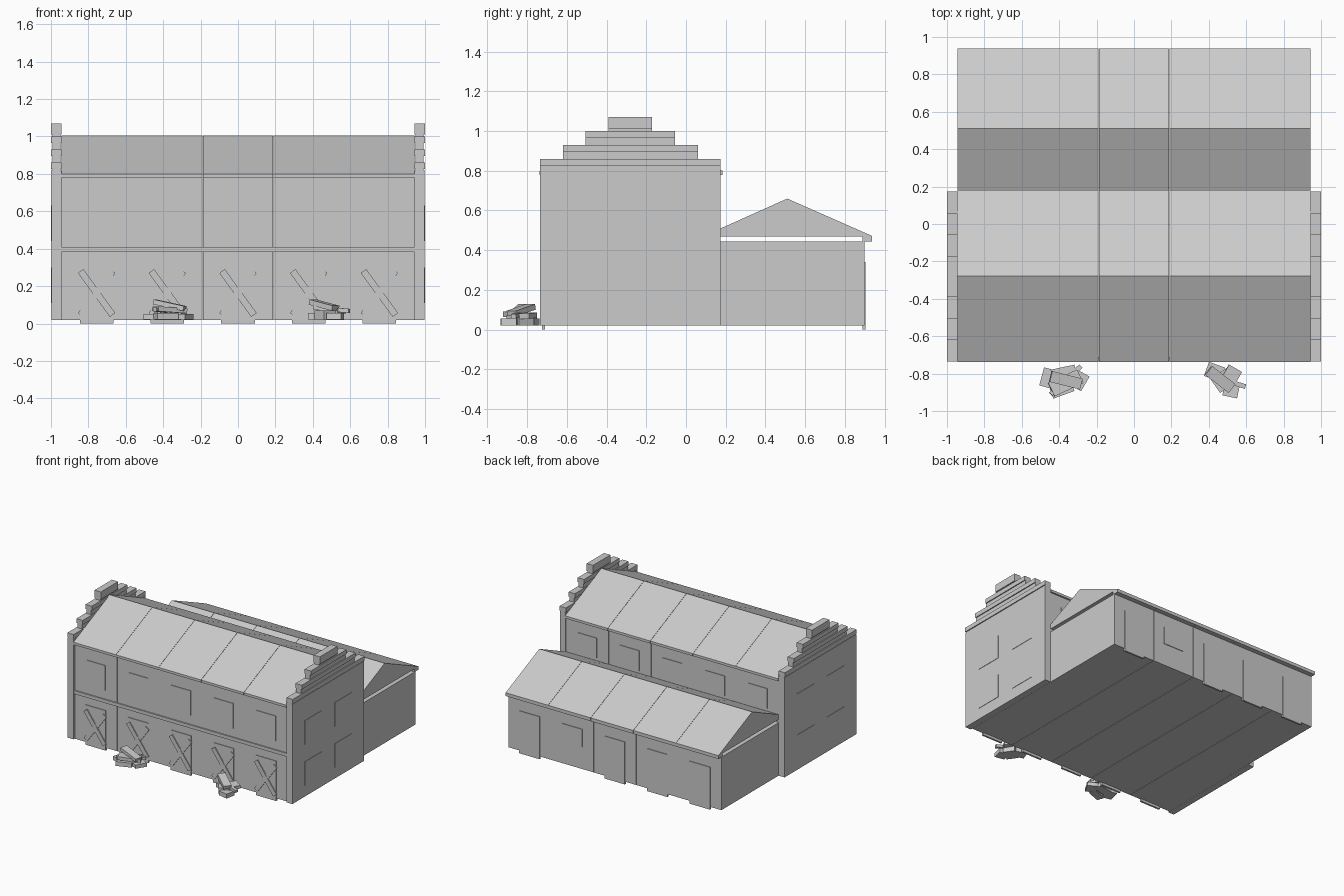
import bpy, bmesh, math
from mathutils import Matrix, Vector, Euler

if "Cube" in bpy.data.objects:
    bpy.data.objects.remove(bpy.data.objects["Cube"])

grey = bpy.data.materials.new("plain_grey")
grey.diffuse_color = (0.6, 0.6, 0.6, 1)
grey.use_nodes = True
grey.node_tree.nodes["Principled BSDF"].inputs["Base Color"].default_value = grey.diffuse_color


def finish(name, bm):
    bmesh.ops.recalc_face_normals(bm, faces=bm.faces)
    me = bpy.data.meshes.new(name)
    bm.to_mesh(me)
    bm.free()
    me.materials.append(grey)
    ob = bpy.data.objects.new(name, me)
    bpy.context.collection.objects.link(ob)
    return ob


def box(name, x0, x1, y0, y1, z0, z1):
    bm = bmesh.new()
    m = Matrix.Translation(((x0 + x1) / 2, (y0 + y1) / 2, (z0 + z1) / 2))
    bmesh.ops.create_cube(bm, size=1, matrix=m @ Matrix.Diagonal((x1 - x0, y1 - y0, z1 - z0, 1)))
    return finish(name, bm)


def turned_box(name, centre, size, angles):
    bm = bmesh.new()
    rot = Euler([math.radians(a) for a in angles]).to_matrix().to_4x4()
    bmesh.ops.create_cube(bm, size=1, matrix=Matrix.Translation(centre) @ rot @ Matrix.Diagonal((*size, 1)))
    return finish(name, bm)


def prism(name, profile, x0, x1):
    """Extrude a (y, z) profile along x."""
    bm = bmesh.new()
    face = bm.faces.new([bm.verts.new((x0, y, z)) for y, z in profile])
    ext = bmesh.ops.extrude_face_region(bm, geom=[face])
    verts = [v for v in ext["geom"] if isinstance(v, bmesh.types.BMVert)]
    bmesh.ops.translate(bm, verts=verts, vec=Vector((x1 - x0, 0, 0)))
    return finish(name, bm)


BAY = 0.378
FRONT, BACK, REAR = -0.72, 0.17, 0.90

# Five repeated bays: tall front hall and low rear hall
for i in range(-2, 3):
    c = i * BAY
    a, b = c - BAY / 2 + 0.001, c + BAY / 2 - 0.001
    box("hall_wall", a, b, FRONT, BACK, 0.02, 0.785)
    prism("hall_roof", [(-0.737, 0.78), (-0.737, 0.80), (-0.277, 1.005), (0.183, 0.80), (0.183, 0.78)], a, b)
    box("rear_wall", a, b, BACK, REAR, 0.02, 0.445)
    prism("rear_roof", [(0.175, 0.47), (0.175, 0.51), (0.51, 0.66), (0.937, 0.472), (0.937, 0.47)], a, b)
    box("rear_eave", a, b, 0.888, 0.938, 0.445, 0.472)

    # front door, its crossed planks, and upper windows
    box("front_door", c - 0.09, c + 0.09, FRONT - 0.005, FRONT + 0.01, 0.0, 0.32)
    for s in (-1, 1):
        turned_box("cross_plank", (c, FRONT - 0.010 - 0.001 * s, 0.163),
                   (0.29, 0.008, 0.036), (0, s * 54, 0))
    box("front_window", c - 0.085, c + 0.085, FRONT - 0.005, FRONT + 0.005, 0.48, 0.68)
    box("back_window", c - 0.085, c + 0.085, BACK - 0.005, BACK + 0.005, 0.53, 0.69)

    # rear doors, with one window
    z0, z1 = (0.2, 0.34) if i == 1 else (0.0, 0.34)
    box("rear_door", c - 0.09, c + 0.09, REAR - 0.01, REAR + 0.005, z0, z1)

# Front string course
box("string_course", -0.945, 0.945, FRONT - 0.01, FRONT + 0.01, 0.383, 0.41)

# Stepped gable walls on both ends
steps = [(-0.735, 0.86), (-0.62, 0.93), (-0.505, 1.0), (-0.39, 1.07)]
MID = -0.28
for s in (-1, 1):
    def span(p, q):
        return sorted((s * p, s * q))
    box("gable_wall", *span(0.945, 0.997), -0.735, 0.175, 0.02, 0.82)
    for y, z in steps:
        y2 = 2 * MID - y
        box("gable_step", *span(0.95, 0.992), y, y2, 0.8, z - 0.02)
        box("gable_coping", *span(0.944, 1.0), y, y2, z - 0.06 if z > 1.05 else z - 0.035, z)
    # gable windows
    for y in (-0.47, -0.09):
        for z in (0.11, 0.44):
            box("gable_window", *span(0.99, 1.0), y - 0.11, y + 0.11, z, z + 0.19)

# Rubble heaps in front: centre, size, rotation of each block
left_heap = [
    ((-0.455, -0.825, 0.036), (0.08, 0.10, 0.03), (0, 0, -15)),
    ((-0.385, -0.885, 0.038), (0.12, 0.06, 0.035), (0, 0, 20)),
    ((-0.295, -0.835, 0.036), (0.08, 0.09, 0.03), (0, 0, -30)),
    ((-0.375, -0.800, 0.045), (0.13, 0.07, 0.05), (0, 0, 12)),
    ((-0.365, -0.850, 0.073), (0.17, 0.08, 0.026), (0, 4, 25)),
    ((-0.365, -0.835, 0.098), (0.17, 0.06, 0.026), (0, 12, -14)),
    ((-0.365, -0.835, 0.065), (0.22, 0.025, 0.02), (0, 5, 43)),
]
right_heap = [
    ((0.520, -0.885, 0.038), (0.08, 0.08, 0.035), (0, 0, -12)),
    ((0.430, -0.790, 0.038), (0.09, 0.08, 0.035), (0, 0, -20)),
    ((0.480, -0.835, 0.045), (0.11, 0.09, 0.05), (0, 0, 35)),
    ((0.520, -0.810, 0.070), (0.08, 0.09, 0.026), (0, 4, -30)),
    ((0.460, -0.830, 0.098), (0.16, 0.06, 0.028), (0, 12, -38)),
    ((0.500, -0.840, 0.076), (0.20, 0.025, 0.022), (0, 5, -17)),
]
for name, heap in (("left_rubble", left_heap), ("right_rubble", right_heap)):
    for centre, size, angles in heap:
        turned_box(name, centre, size, angles)
